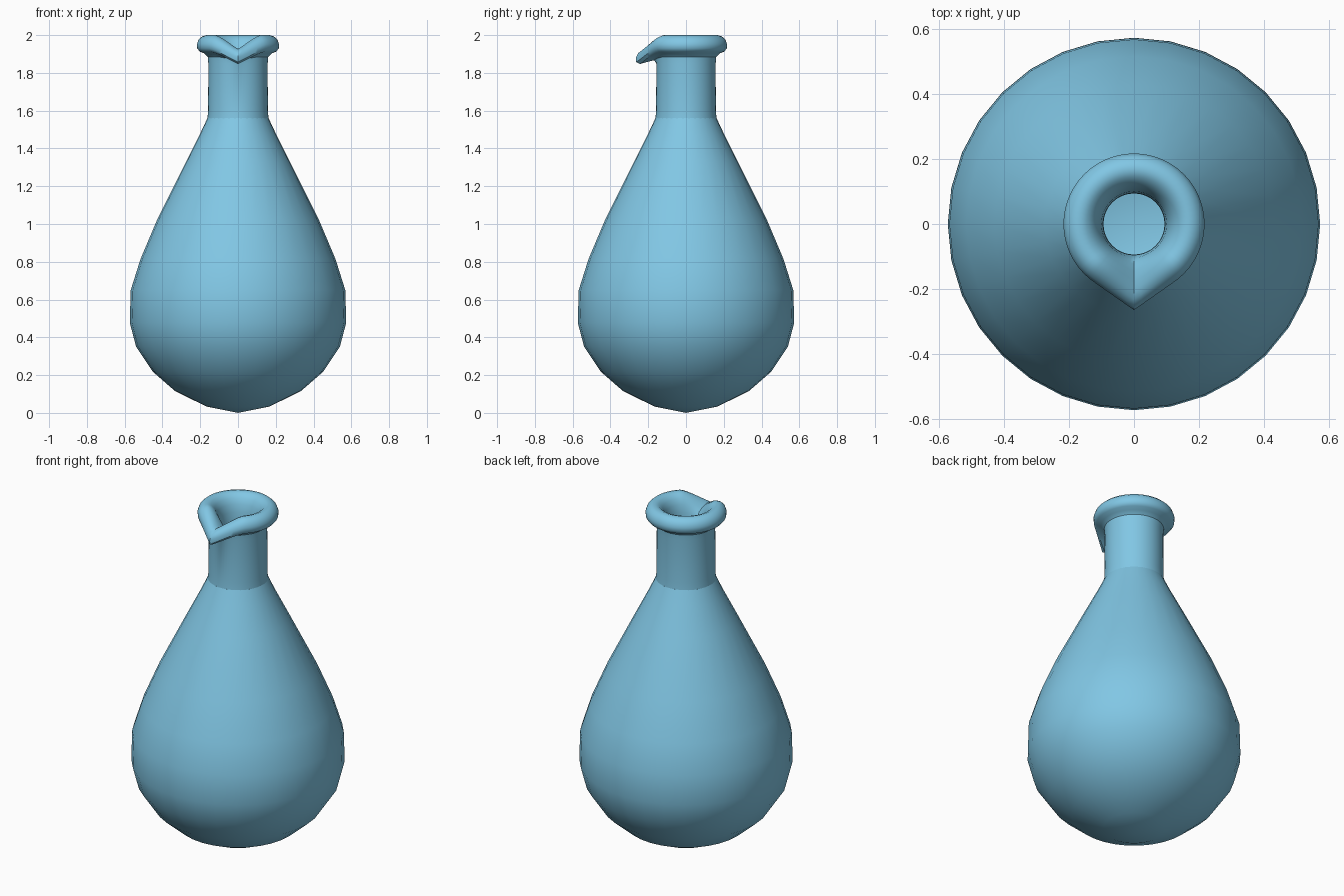
import bpy, bmesh, math

if "Cube" in bpy.data.objects:
    bpy.data.objects.remove(bpy.data.objects["Cube"])

glass = bpy.data.materials.new("blue_glass")
glass.diffuse_color = (0.22, 0.57, 0.78, 1.0)
glass.use_nodes = True
glass.node_tree.nodes["Principled BSDF"].inputs["Base Color"].default_value = glass.diffuse_color


def lathe(name, profile, steps, closed=False, warp=None):
    """Spin (r, z) points round z; points with r = 0 become poles."""
    bm = bmesh.new()
    rings = []
    for i, (r, z) in enumerate(profile):
        if r == 0:
            rings.append([bm.verts.new((0, 0, z))] * steps)
            continue
        ring = []
        for k in range(steps):
            a = 2 * math.pi * k / steps          # a = 0 is the front (-y)
            rr, zz = warp(i, r, z, a) if warp else (r, z)
            ring.append(bm.verts.new((rr * math.sin(a), -rr * math.cos(a), zz)))
        rings.append(ring)
    pairs = list(zip(rings, rings[1:]))
    if closed:
        pairs.append((rings[-1], rings[0]))
    for lo, hi in pairs:
        for k in range(steps):
            n = (k + 1) % steps
            corners = list(dict.fromkeys((lo[k], lo[n], hi[n], hi[k])))
            bm.faces.new(corners)
    bmesh.ops.recalc_face_normals(bm, faces=bm.faces)
    mesh = bpy.data.meshes.new(name)
    bm.to_mesh(mesh)
    bm.free()
    mesh.materials.append(glass)
    obj = bpy.data.objects.new(name, mesh)
    bpy.context.collection.objects.link(obj)
    bpy.ops.object.select_all(action='DESELECT')
    obj.select_set(True)
    bpy.context.view_layer.objects.active = obj
    bpy.ops.object.shade_smooth_by_angle(angle=math.radians(40))
    return obj


# Pear-shaped body: outer wall up, thin inner wall back down
outer = [(0, 0), (0.165, 0.033), (0.333, 0.115), (0.45, 0.217), (0.54, 0.352),
         (0.573, 0.478), (0.568, 0.65), (0.516, 0.815), (0.43, 1.018),
         (0.275, 1.33), (0.202, 1.475), (0.162, 1.56)]
inner = [(r - 0.01, z) for r, z in outer[2:-2]]
inner = [(0, 0.015), (0.163, 0.046)] + inner + [(0.17, 1.475), (0.094, 1.57)]
lathe("flask_body", outer + inner[::-1], 32)

# Neck and rolled lip: (r, z, how strongly the spout pulls the point)
neck = [(0.162, 1.555, 0), (0.158, 1.60, 0), (0.157, 1.85, 0), (0.16, 1.885, 0.25),
        (0.178, 1.903, 0.6), (0.203, 1.913, 0.9), (0.216, 1.93, 1), (0.217, 1.953, 1),
        (0.208, 1.977, 1), (0.19, 1.993, 1), (0.168, 2.0, 1), (0.145, 1.992, 0.95),
        (0.125, 1.972, 0.8), (0.11, 1.942, 0.55), (0.1, 1.90, 0.3),
        (0.095, 1.84, 0), (0.094, 1.565, 0)]


def spout(i, r, z, a):
    """Draw the lip out to a straight-sided point at the front and let it droop."""
    a = min(a, 2 * math.pi - a)
    tip, fall = math.radians(35), math.radians(46)
    w = neck[i][2]
    stretch = math.cos(tip - a) if a < tip else 1.0
    droop = 0.073 * max(0.0, 1 - a / fall) ** 1.4
    return r * (1 + w * (1 / stretch - 1)), z - w * droop


lathe("neck_and_lip", [(r, z) for r, z, w in neck], 64, closed=True, warp=spout)
